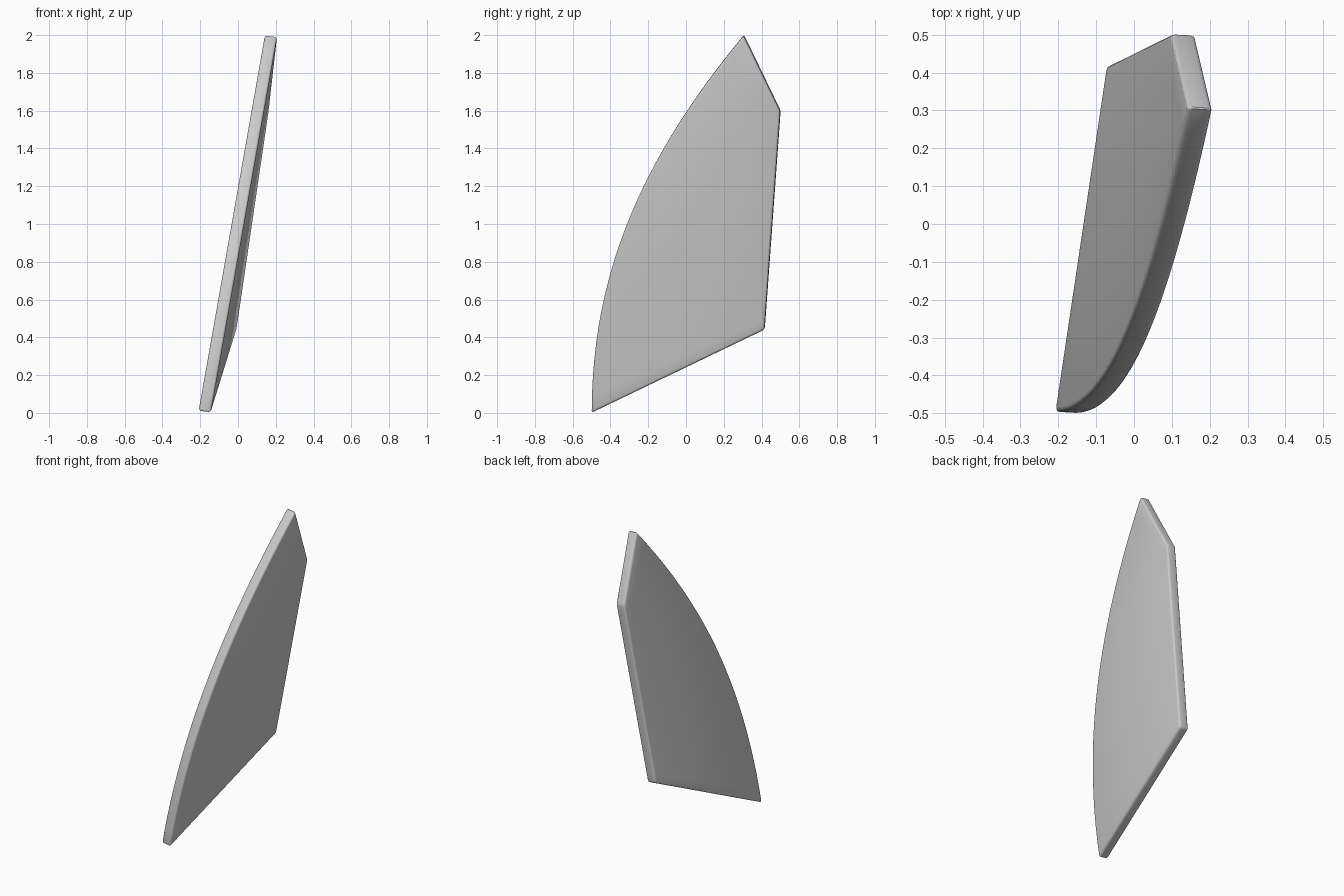
import bpy, bmesh, math
from mathutils import Vector

if "Cube" in bpy.data.objects:
    bpy.data.objects.remove(bpy.data.objects["Cube"])

N = 24
SHIFT = Vector((0.065, -0.004, -0.008))   # plate thickness direction


def bezier(t, a, b, c, d):
    s = 1 - t
    return a * s**3 + 3 * b * s * s * t + 3 * c * s * t * t + d * t**3


# Curved leading edge and straight trailing edge of the left face
ctrl = [Vector(p) for p in ((-0.496, 0.008), (-0.495, 0.78), (-0.205, 1.385), (0.308, 2.003))]
lead, trail = [], []
low, high = Vector((-0.073, 0.418, 0.447)), Vector((0.097, 0.502, 1.602))
for i in range(N + 1):
    t = i / N
    p = bezier(t, *ctrl)
    lead.append(Vector((-0.211 + 0.1765 * p.y, p.x, p.y)))
    trail.append(low.lerp(high, t))

# Ruled plate between the two edges, closed to a solid
bm = bmesh.new()
grid = []
for off in (Vector(), SHIFT):
    grid.append([[bm.verts.new(p + off) for p in row] for row in (lead, trail)])
(l0, t0), (l1, t1) = grid
for i in range(N):
    j = i + 1
    bm.faces.new((l0[i], l0[j], t0[j], t0[i]))
    bm.faces.new((l1[i], t1[i], t1[j], l1[j]))
    bm.faces.new((l0[i], l1[i], l1[j], l0[j]))
    bm.faces.new((t0[i], t0[j], t1[j], t1[i]))
for k in (0, N):
    bm.faces.new((l0[k], t0[k], t1[k], l1[k]))
bmesh.ops.recalc_face_normals(bm, faces=bm.faces)

# Small rounded rim
sharp = [e for e in bm.edges if e.calc_face_angle(0) > math.radians(25)]
bmesh.ops.bevel(bm, geom=sharp, offset=0.012, segments=3, profile=0.5,
                affect='EDGES', clamp_overlap=True)

mesh = bpy.data.meshes.new("fin_plate")
bm.to_mesh(mesh)
bm.free()
fin = bpy.data.objects.new("fin_plate", mesh)
bpy.context.collection.objects.link(fin)
bpy.context.view_layer.objects.active = fin
fin.select_set(True)
bpy.ops.object.shade_smooth_by_angle(angle=math.radians(40))
